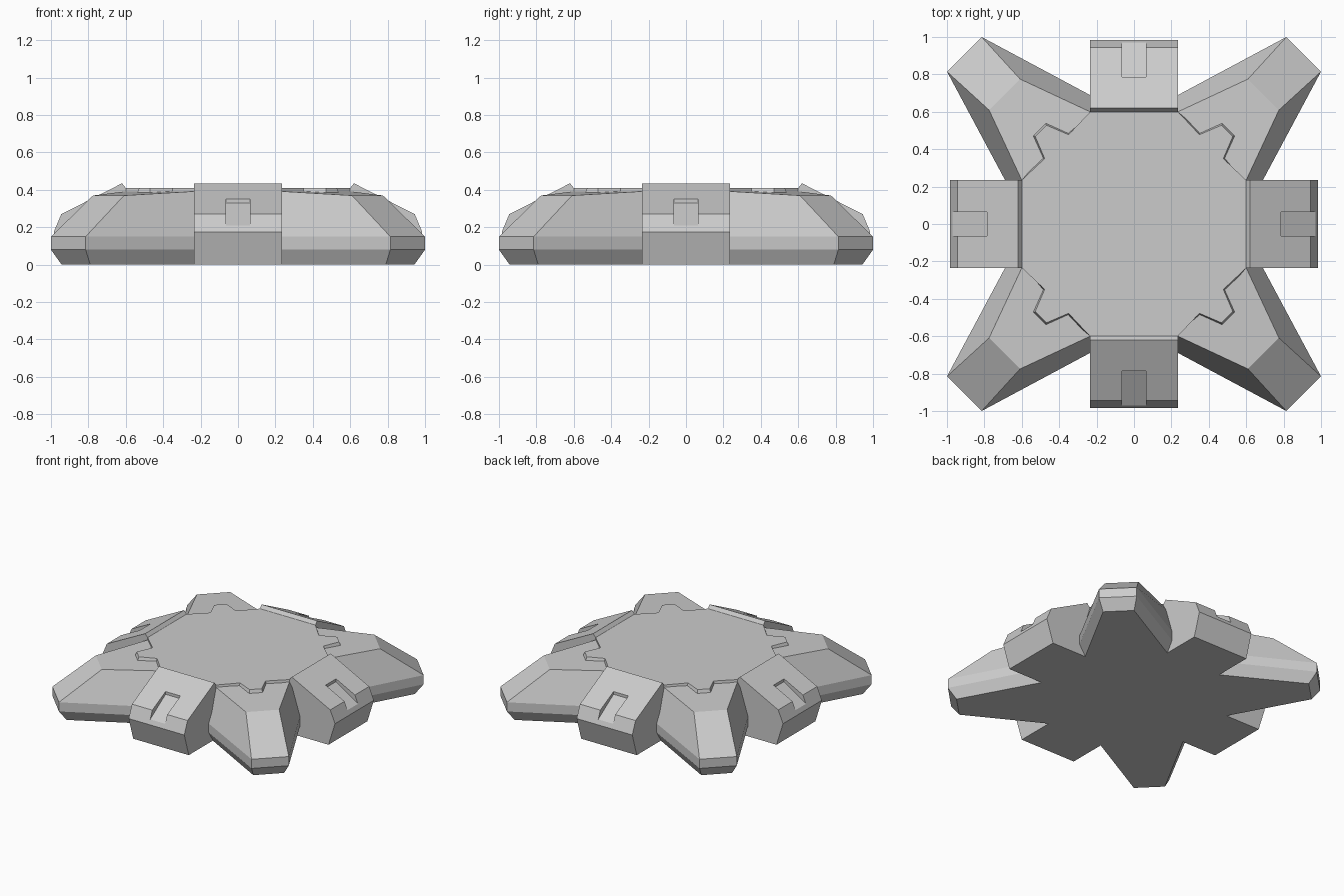
import bpy, bmesh
from math import radians
from mathutils import Matrix, Vector

if "Cube" in bpy.data.objects:
    bpy.data.objects.remove(bpy.data.objects["Cube"])


def loft(name, layers):
    """Skin a stack of closed outlines and cap both ends."""
    bm = bmesh.new()
    rings = [[bm.verts.new(p) for p in layer] for layer in layers]
    for a, b in zip(rings, rings[1:]):
        n = len(a)
        for i in range(n):
            bm.faces.new((a[i], a[(i + 1) % n], b[(i + 1) % n], b[i]))
    bm.faces.new(rings[0][::-1])
    bm.faces.new(rings[-1])
    bmesh.ops.recalc_face_normals(bm, faces=bm.faces)
    mesh = bpy.data.meshes.new(name)
    bm.to_mesh(mesh)
    bm.free()
    obj = bpy.data.objects.new(name, mesh)
    bpy.context.collection.objects.link(obj)
    return obj


def prism(name, profile, half_width):
    """Extrude a side profile (distance, height) across y."""
    return loft(name, [[(d, y, z) for d, z in profile]
                       for y in (-half_width, half_width)])


def four_fold(points, z):
    """Repeat (out, across) points around the four diagonals."""
    ring = []
    for k in range(4):
        turn = Matrix.Rotation(radians(45 + 90 * k), 3, 'Z')
        ring += [turn @ Vector((u, v, z)) for u, v in points]
    return ring


def repeat_around(obj, start):
    """Place the part and three copies at quarter turns."""
    base = obj.name
    for k in range(4):
        o = obj
        if k:
            o = bpy.data.objects.new(f"{base}_{k + 1}", obj.data)
            bpy.context.collection.objects.link(o)
        o.rotation_euler.z = radians(start + 90 * k)


# Octagonal core body
octagon = [(0.588, -0.258), (0.588, 0.258)]
loft("core_body", [four_fold(octagon, 0), four_fold(octagon, 0.385)])


# Top plate with a tapered tab on each diagonal
def tab_outline(grow):
    half = [(0.59, 0.258), (0.585 + grow, 0.09 + grow * 0.6),
            (0.705 + grow, 0.042 + grow * 0.6)]
    return [(u, -v) for u, v in half] + half[::-1]


loft("top_plate", [four_fold(tab_outline(0.018), 0.36),
                   four_fold(tab_outline(0), 0.41)])


# Four diagonal arms: (inner half width, tip distance, tip half width, inner z, tip z)
arm_levels = [(0.335, 1.225, 0.108, 0, 0),
              (0.383, 1.283, 0.131, 0.08, 0.08),
              (0.383, 1.283, 0.131, 0.15, 0.15),
              (0.309, 0.979, 0.117, 0.40, 0.37)]
arm = loft("corner_arm", [[(0.45, -wi, zi), (u, -wt, zt), (u, wt, zt), (0.45, wi, zi)]
                          for wi, u, wt, zi, zt in arm_levels])
repeat_around(arm, 45)

# Four side blocks with a slot cut into the sloped top
block = prism("side_block", [(0.5, 0), (0.93, 0), (0.985, 0.175), (0.945, 0.27),
                             (0.62, 0.435), (0.6, 0.41), (0.55, 0.38), (0.5, 0.38)], 0.235)
cutter = prism("slot_cutter", [(0.785, 0.33), (1.1, 0.125), (1.1, 0.5), (0.785, 0.5)], 0.063)
cutter.hide_render = True
mod = block.modifiers.new("slot", 'BOOLEAN')
mod.operation = 'DIFFERENCE'
mod.solver = 'EXACT'
mod.object = cutter
bpy.context.view_layer.objects.active = block
bpy.ops.object.modifier_apply(modifier=mod.name)
bpy.data.objects.remove(cutter)
repeat_around(block, 0)
